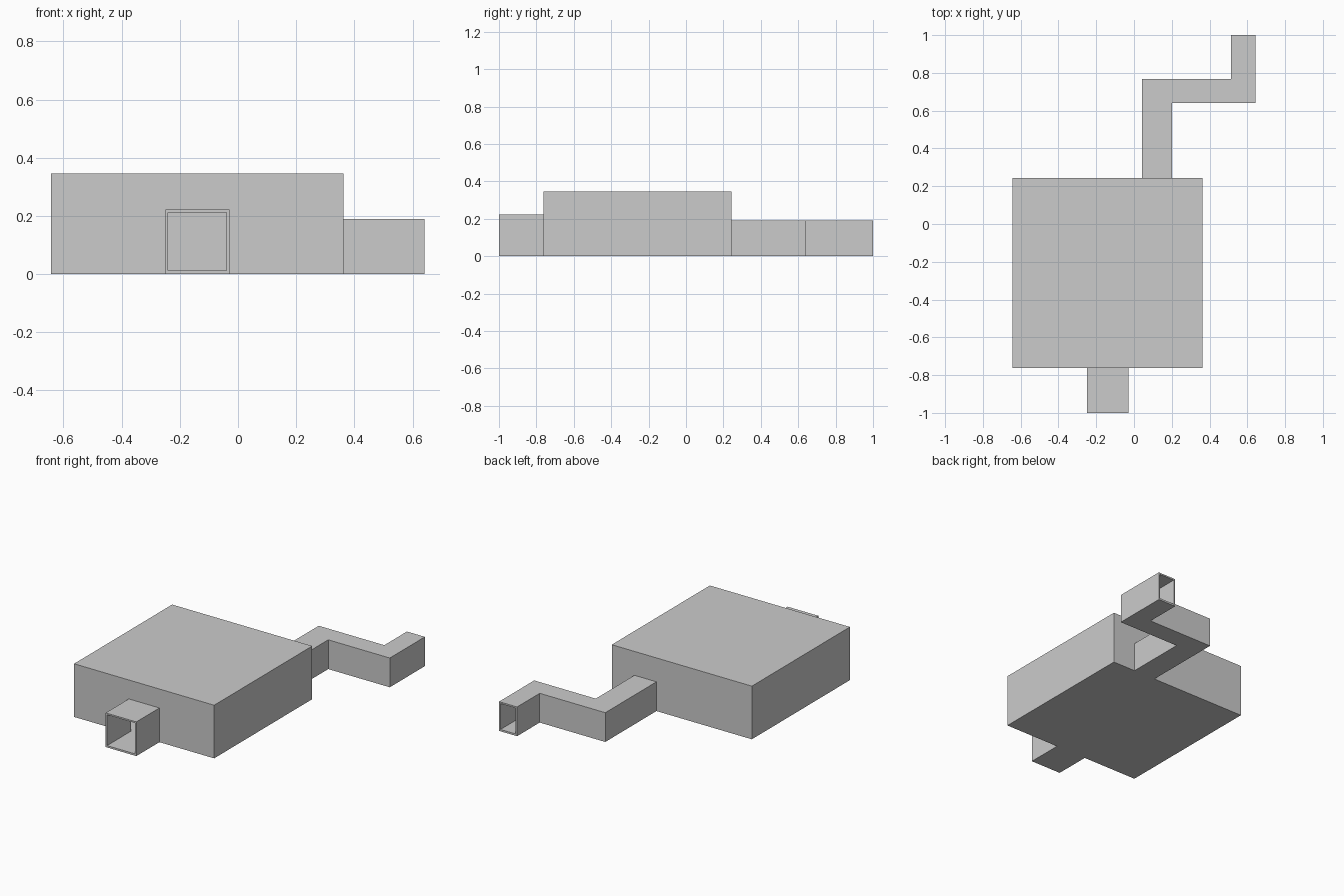
import bpy
import bmesh

if "Cube" in bpy.data.objects:
    bpy.data.objects.remove(bpy.data.objects["Cube"])

WALL = 0.01
FLOOR = 0.012


def prism(name, outline, z0, z1, helper=False):
    """Extrude a counter-clockwise plan outline from z0 to z1."""
    bm = bmesh.new()
    base = bm.faces.new([bm.verts.new((x, y, z0)) for x, y in outline])
    top = bmesh.ops.extrude_face_region(bm, geom=[base])["geom"]
    verts = [v for v in top if isinstance(v, bmesh.types.BMVert)]
    bmesh.ops.translate(bm, verts=verts, vec=(0, 0, z1 - z0))
    bmesh.ops.recalc_face_normals(bm, faces=bm.faces)
    mesh = bpy.data.meshes.new(name)
    bm.to_mesh(mesh)
    bm.free()
    obj = bpy.data.objects.new(name, mesh)
    bpy.context.collection.objects.link(obj)
    obj.hide_render = helper
    if helper:
        obj.display_type = 'WIRE'
    return obj


def rect(x0, x1, y0, y1):
    return [(x0, y0), (x1, y0), (x1, y1), (x0, y1)]


def zigzag(w, start, end):
    """Plan of the bent passage, inset by w."""
    return [(0.042 + w, start), (0.2 - w, start), (0.2 - w, 0.64 + w),
            (0.642 - w, 0.64 + w), (0.642 - w, end), (0.513 + w, end),
            (0.513 + w, 0.768 - w), (0.042 + w, 0.768 - w)]


def hollow(obj, *cutters):
    for c in cutters:
        mod = obj.modifiers.new(c.name, 'BOOLEAN')
        mod.operation = 'DIFFERENCE'
        mod.solver = 'EXACT'
        mod.object = c


# Empty space inside: main room, front entrance, bent back passage
room_void = prism("room_void", rect(-0.643 + WALL, 0.363 - WALL, -0.763 + WALL, 0.243 - WALL),
                  FLOOR, 0.345 - WALL, True)
entrance_void = prism("entrance_void", rect(-0.25 + WALL, -0.03 - WALL, -1.1, -0.7),
                      FLOOR, 0.222 - WALL, True)
passage_void = prism("passage_void", zigzag(WALL, 0.18, 1.1), FLOOR, 0.19 - WALL, True)

# Main room, opened to both tunnels
room = prism("main_room", rect(-0.643, 0.363, -0.763, 0.243), 0, 0.345)
hollow(room, room_void, entrance_void, passage_void)

# Front entrance tunnel
entrance = prism("entrance_tunnel", rect(-0.25, -0.03, -1.0, -0.763), 0, 0.222)
hollow(entrance, entrance_void)

# Bent back passage
passage = prism("back_passage", zigzag(0, 0.243, 1.0), 0, 0.19)
hollow(passage, passage_void)
